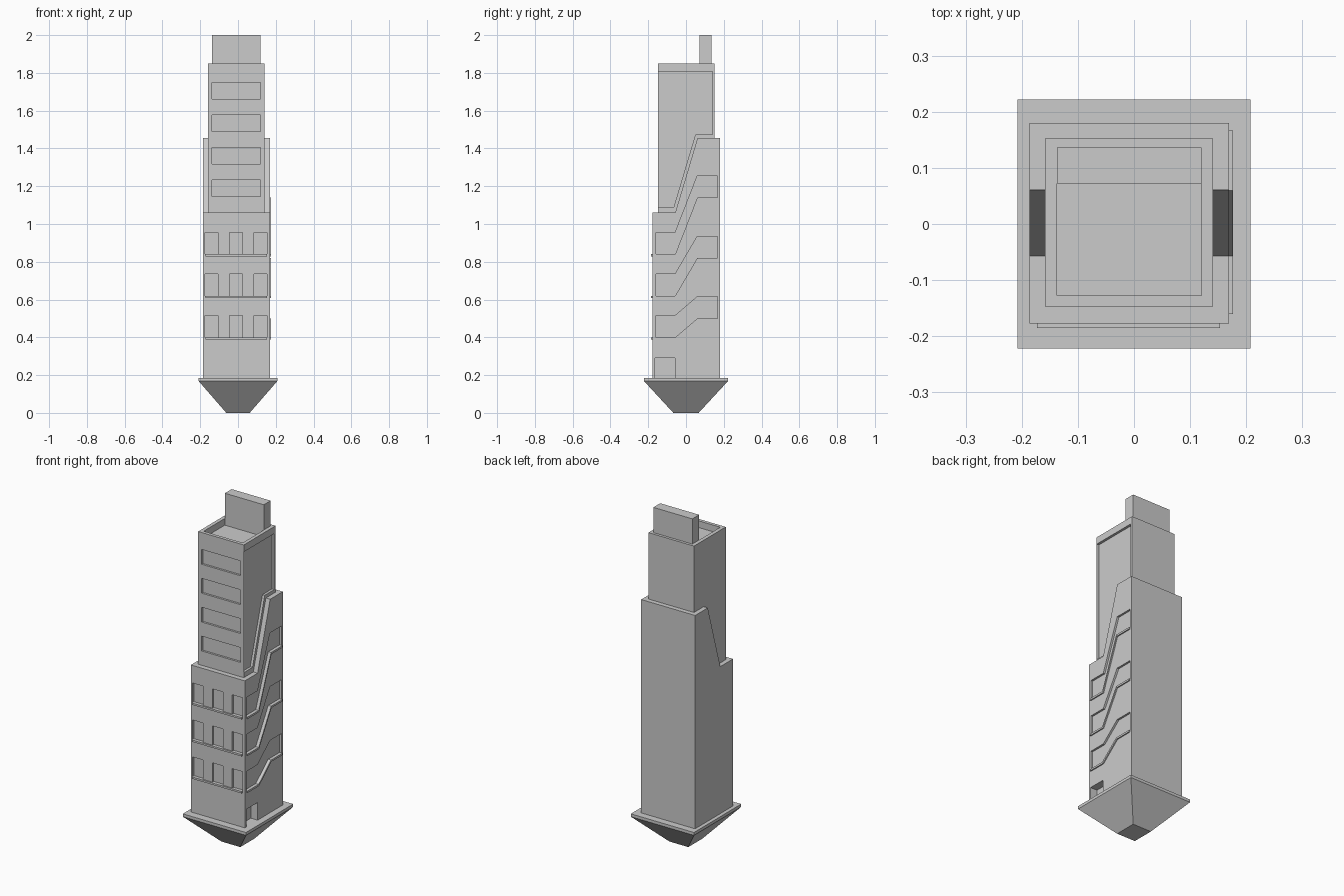
import bpy, bmesh
from mathutils import Vector

if "Cube" in bpy.data.objects:
    bpy.data.objects.remove(bpy.data.objects["Cube"])


def solid(name, verts, faces):
    bm = bmesh.new()
    vs = [bm.verts.new(v) for v in verts]
    for f in faces:
        bm.faces.new([vs[i] for i in f])
    bmesh.ops.recalc_face_normals(bm, faces=bm.faces)
    me = bpy.data.meshes.new(name)
    bm.to_mesh(me)
    bm.free()
    ob = bpy.data.objects.new(name, me)
    bpy.context.collection.objects.link(ob)
    return ob


def loft(name, a, b):
    # closed solid between two matching outlines
    n = len(a)
    sides = [(i, (i + 1) % n, n + (i + 1) % n, n + i) for i in range(n)]
    return solid(name, a + b, [tuple(range(n)), tuple(range(n, 2 * n))] + sides)


def prism(name, yz, x0, x1):
    # side profile extruded along x
    return loft(name, [(x0, y, z) for y, z in yz], [(x1, y, z) for y, z in yz])


def box(name, x0, x1, y0, y1, z0, z1):
    return prism(name, [(y0, z0), (y1, z0), (y1, z1), (y0, z1)], x0, x1)


def cut(target, cutter):
    m = target.modifiers.new("cut", 'BOOLEAN')
    m.operation = 'DIFFERENCE'
    m.solver = 'EXACT'
    m.object = cutter
    bpy.context.view_layer.objects.active = target
    bpy.ops.object.modifier_apply(modifier=m.name)
    bpy.data.objects.remove(cutter)


def rect(hx, hy, z):
    return [(-hx, -hy, z), (hx, -hy, z), (hx, hy, z), (-hx, hy, z)]


# base: tapered foot and slab
loft("tapered_foot", rect(0.062, 0.067, 0), rect(0.208, 0.222, 0.168))
box("base_slab", -0.208, 0.208, -0.222, 0.222, 0.168, 0.185)

# lower tower with stepped side profile
X0, X1, Y0, Y1 = -0.186, 0.169, -0.177, 0.18
lower = prism("lower_tower", [(Y0, 0.185), (Y1, 0.185), (Y1, 1.455), (0.061, 1.455),
                              (-0.057, 1.06), (Y0, 1.06)], X0, X1)

# doorway on the right side
cut(lower, box("cutter", X1 - 0.045, 0.3, -0.163, -0.057, 0.15, 0.29))

# three floors: front windows with sill, stepped window band with ledge on the right
for i, (z, zr) in enumerate([(0.4, 0.5), (0.62, 0.82), (0.84, 1.14)]):
    for x in (-0.175, -0.045, 0.085):
        cut(lower, box("cutter", x, x + 0.069, -0.3, Y0 + 0.012, z, z + 0.115))
    box(f"front_sill_{i}", -0.173, 0.153, Y0 - 0.008, Y0, z - 0.011, z)
    path = [(-0.16, z), (-0.057, z), (0.06, zr), (0.167, zr)]
    band = path + [(y, h + 0.115) for y, h in reversed(path)]
    cut(lower, prism("cutter", band, X1 - 0.012, 0.3))
    under = [(-0.16, z - 0.011), (-0.053, z - 0.011), (0.064, zr - 0.011), (0.167, zr - 0.011)]
    prism(f"side_ledge_{i}", path + under[::-1], X1, X1 + 0.007)

# upper tower
UX0, UX1, UY0, UY1 = -0.159, 0.141, -0.147, 0.152
upper = box("upper_tower", UX0, UX1, UY0, UY1, 1.05, 1.85)

# sunken roof behind a parapet
cut(upper, box("cutter", -0.137, 0.12, -0.127, 0.136, 1.81, 2.1))

# wide front windows
for i in range(4):
    z = 1.145 + 0.172 * i
    cut(upper, box("cutter", -0.137, 0.12, -0.3, UY0 + 0.012, z, z + 0.088))

# recessed panel on the right side, following the step below
cut(upper, prism("cutter", [(-0.1445, 1.09), (-0.065, 1.09), (0.05, 1.475), (0.139, 1.475),
                            (0.139, 1.808), (-0.1445, 1.808)], UX1 - 0.015, 0.3))

# roof fin
box("roof_fin", -0.137, 0.12, 0.072, 0.136, 1.81, 2.0)
